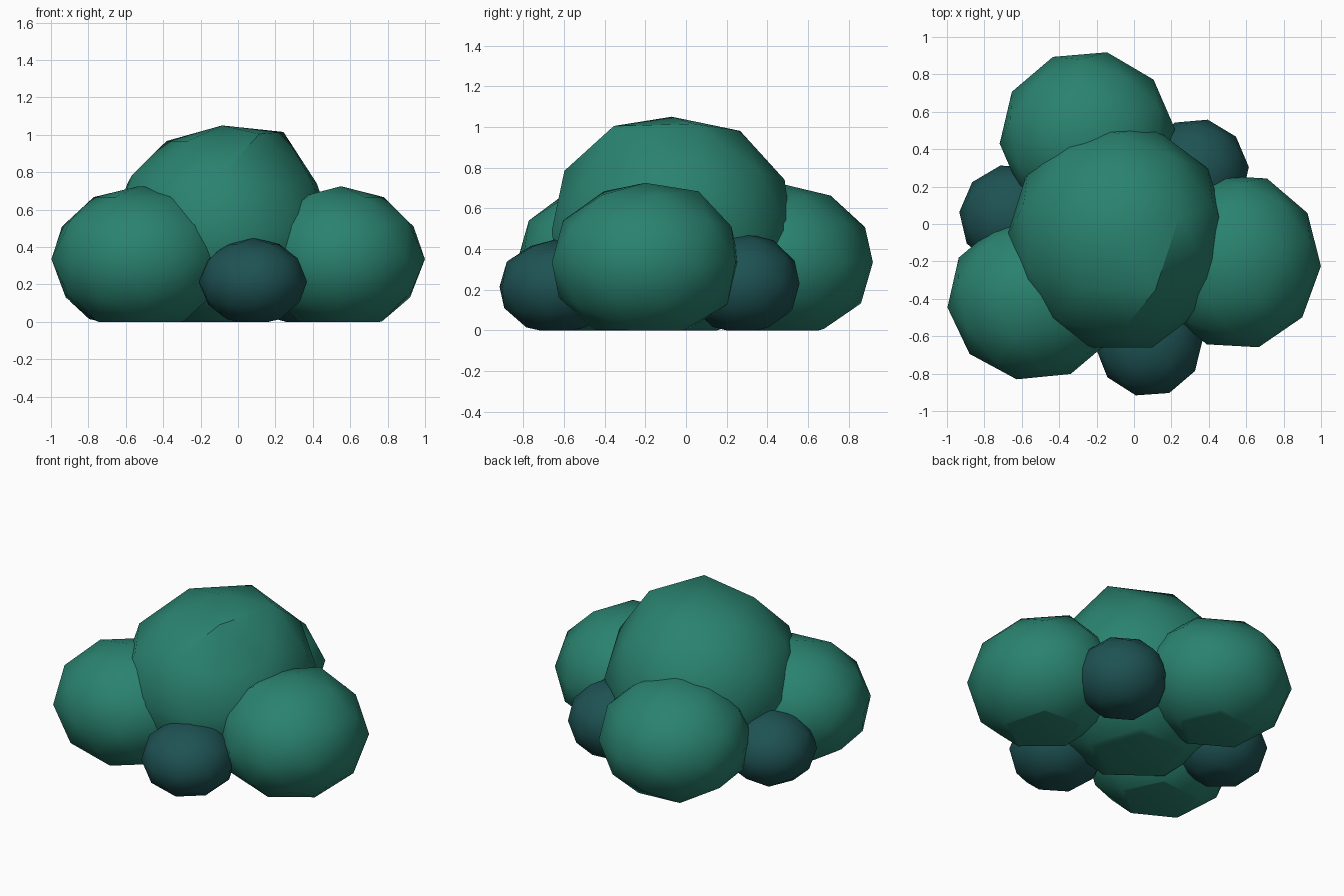
import bpy, bmesh, math
from mathutils import Matrix, Vector

if "Cube" in bpy.data.objects:
    bpy.data.objects.remove(bpy.data.objects["Cube"])


def material(name, rgb):
    m = bpy.data.materials.new(name)
    m.diffuse_color = (*rgb, 1)
    m.use_nodes = True
    m.node_tree.nodes["Principled BSDF"].inputs["Base Color"].default_value = m.diffuse_color
    return m


leaf = material("leaf green", (0.023, 0.225, 0.160))
shade = material("deep teal", (0.013, 0.084, 0.086))


def clump(name, centre, radii, mat, turn=0, dents=()):
    """Low-poly squashed ball, sliced flat on the ground.
    Each dent is (compass angle, elevation, scale) of one corner."""
    bm = bmesh.new()
    bmesh.ops.create_icosphere(bm, subdivisions=2, radius=1)
    bm.transform(Matrix.Rotation(math.radians(18), 4, 'Z'))
    for angle, elev, scale in dents:
        a, e = math.radians(angle), math.radians(elev)
        d = Vector((math.cos(a) * math.cos(e), math.sin(a) * math.cos(e), math.sin(e)))
        v = max(bm.verts, key=lambda v: v.co.normalized().dot(d))
        v.co *= scale
    bm.transform(Matrix.Translation(centre) @ Matrix.Diagonal((*radii, 1))
                 @ Matrix.Rotation(math.radians(turn), 4, 'Z'))
    cut = bmesh.ops.bisect_plane(bm, geom=bm.verts[:] + bm.edges[:] + bm.faces[:],
                                 plane_co=(0, 0, 0), plane_no=(0, 0, 1), clear_inner=True)
    rim = [e for e in cut["geom_cut"] if isinstance(e, bmesh.types.BMEdge)]
    bmesh.ops.contextual_create(bm, geom=rim)
    bmesh.ops.recalc_face_normals(bm, faces=bm.faces[:])
    me = bpy.data.meshes.new(name)
    bm.to_mesh(me)
    bm.free()
    me.materials.append(mat)
    ob = bpy.data.objects.new(name, me)
    bpy.context.collection.objects.link(ob)
    bpy.ops.object.select_all(action='DESELECT')
    ob.select_set(True)
    bpy.context.view_layer.objects.active = ob
    bpy.ops.object.shade_smooth_by_angle(angle=math.radians(32))


# Large crown and three surrounding leaf clumps
clump("crown_clump", (-0.085, -0.07, 0.49), (0.595, 0.62, 0.56), leaf,
      dents=[(-90, 58, 1.08), (-18, 58, 1.05), (54, 58, 1.05), (126, 58, 1.03),
             (-54, 32, 0.94), (-18, 27, 0.97)])
clump("right_clump", (0.55, -0.20, 0.335), (0.45, 0.475, 0.39), leaf, -3,
      [(126, 58, 1.05), (-162, 58, 1.05)])
clump("back_clump", (-0.25, 0.47, 0.335), (0.47, 0.46, 0.385), leaf, 5,
      [(54, 27, 0.95), (126, 27, 0.98)])
clump("left_clump", (-0.53, -0.40, 0.335), (0.47, 0.44, 0.39), leaf, 6,
      [(-18, 58, 1.05), (54, 58, 1.05)])

# Small dark clumps filling the gaps
clump("front_dark_clump", (0.08, -0.63, 0.215), (0.29, 0.295, 0.235), shade, 4)
clump("back_dark_clump", (0.33, 0.28, 0.23), (0.285, 0.285, 0.25), shade, 5)
clump("left_dark_clump", (-0.65, 0.04, 0.215), (0.285, 0.28, 0.235), shade, -5)
